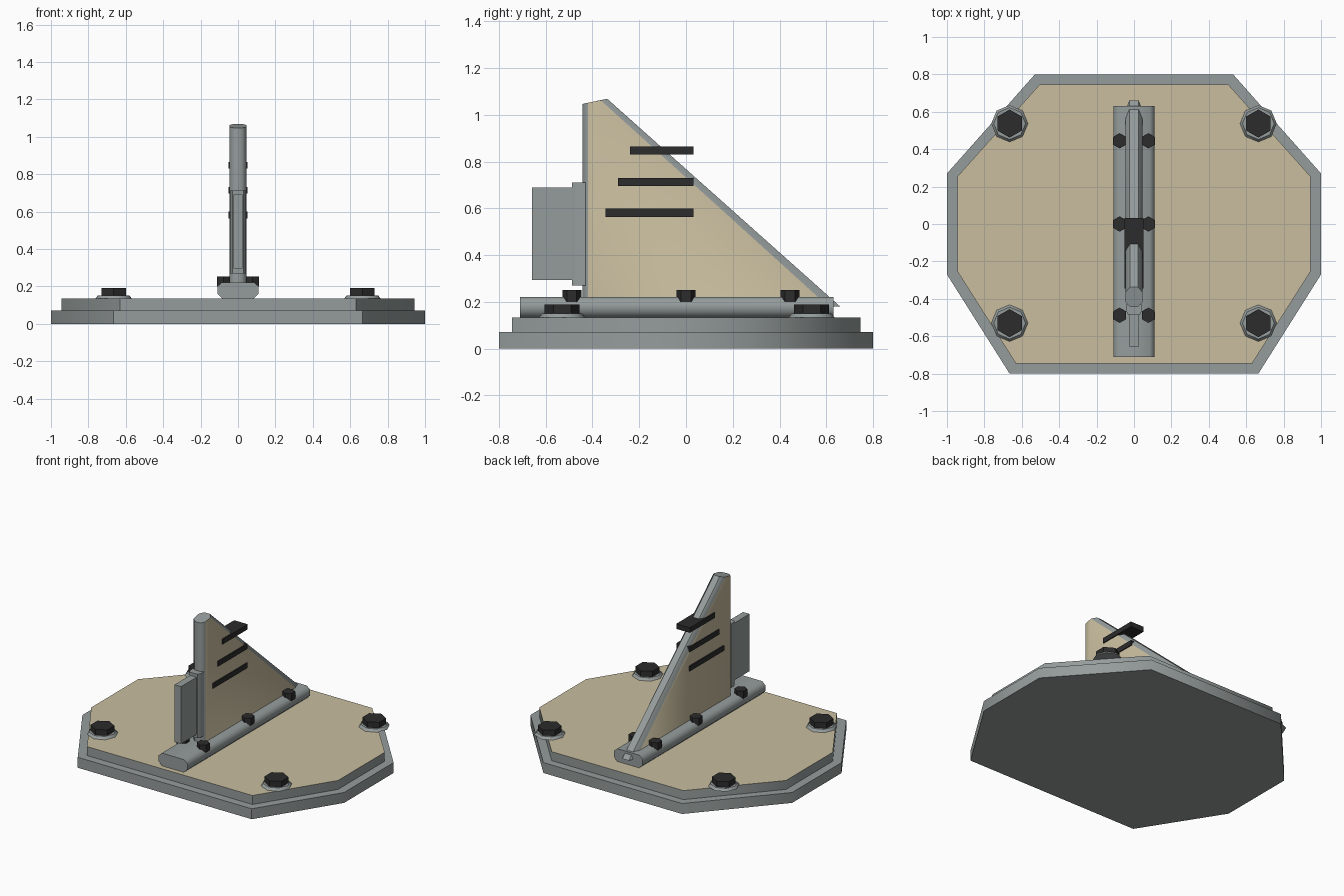
import bpy
import bmesh
import math
from mathutils import Vector

cube = bpy.data.objects.get("Cube")
if cube:
    bpy.data.objects.remove(cube, do_unlink=True)


def material(name, rgb):
    mat = bpy.data.materials.new(name)
    mat.use_nodes = True
    mat.diffuse_color = (*rgb, 1)
    mat.node_tree.nodes["Principled BSDF"].inputs["Base Color"].default_value = (*rgb, 1)
    return mat


STEEL = material("steel grey", (0.30, 0.335, 0.33))
TAN = material("warm tan", (0.58, 0.51, 0.345))
DARK = material("dark metal", (0.025, 0.025, 0.025))


def loft(name, lower, upper, mats, paint=None):
    """Closed solid between two matching rings of points."""
    bm = bmesh.new()
    a = [bm.verts.new(p) for p in lower]
    b = [bm.verts.new(p) for p in upper]
    bm.faces.new(a)
    bm.faces.new(b)
    for i in range(len(a)):
        j = (i + 1) % len(a)
        bm.faces.new((a[i], a[j], b[j], b[i]))
    bmesh.ops.recalc_face_normals(bm, faces=bm.faces[:])
    bm.normal_update()
    if paint:
        for f in bm.faces:
            f.material_index = int(paint(f.normal))
    mesh = bpy.data.meshes.new(name)
    bm.to_mesh(mesh)
    bm.free()
    for m in mats:
        mesh.materials.append(m)
    obj = bpy.data.objects.new(name, mesh)
    bpy.context.collection.objects.link(obj)
    bpy.ops.object.select_all(action="DESELECT")
    obj.select_set(True)
    bpy.context.view_layer.objects.active = obj
    bpy.ops.object.shade_smooth_by_angle(angle=math.radians(50))
    return obj


def mirrored(half):
    """Complete a right-hand outline across x = 0."""
    return half + [(-p[0], *p[1:]) for p in reversed(half)]


def prism(name, outline, z0, z1, mats, paint=None):
    return loft(name, [(x, y, z0) for x, y in outline],
                [(x, y, z1) for x, y in outline], mats, paint)


def box(name, hx, y0, y1, z0, z1, mat):
    return prism(name, [(-hx, y0), (hx, y0), (hx, y1), (-hx, y1)], z0, z1, [mat])


def disc(name, x, y, sides, r0, r1, z0, z1, mat):
    """Regular prism or frustum with a corner toward +y."""
    def ring(r, z):
        return [(x + r * math.sin(math.tau * i / sides),
                 y + r * math.cos(math.tau * i / sides), z) for i in range(sides)]
    return loft(name, ring(r0, z0), ring(r1, z1), [mat])


# Base plates, the upper one with a tan top
prism("lower_base", mirrored([(0.665, -0.8), (1, -0.27), (1, 0.27), (0.53, 0.8)]),
      0, 0.072, [STEEL])
prism("upper_base", mirrored([(0.632, -0.745), (0.943, -0.255), (0.943, 0.255), (0.503, 0.747)]),
      0.072, 0.134, [STEEL, TAN], lambda n: n.z > 0.9)

# Rail with chamfered edges along y
rail = mirrored([(0.08, 0.13), (0.11, 0.16), (0.11, 0.2), (0.085, 0.222)])
loft("rail", [(x, -0.71, z) for x, z in rail], [(x, 0.63, z) for x, z in rail], [STEEL])

# Sloping fin: steel rounded edges, tan side panels
fin_foot = mirrored([(0.022, -0.443, 0.18), (0.045, -0.42, 0.18),
                     (0.045, 0.61, 0.18), (0.025, 0.66, 0.18)])
fin_top = mirrored([(0.022, -0.443, 1.047), (0.045, -0.42, 1.052),
                    (0.045, -0.365, 1.063), (0.022, -0.337, 1.069)])
loft("fin", fin_foot, fin_top, [STEEL, TAN], lambda n: abs(n.x) > 0.95)

# Slats through the fin
for i, (y0, z) in enumerate([(-0.345, 0.564), (-0.29, 0.696), (-0.24, 0.83)]):
    box(f"slat_{i + 1}", 0.052, y0, 0.032, z, z + 0.035, DARK)

# Front bracket and blade
prism("bracket", mirrored([(0.03, -0.487), (0.042, -0.465), (0.042, -0.43)]),
      0.27, 0.712, [STEEL])
box("front_blade", 0.025, -0.658, -0.47, 0.295, 0.69, STEEL)

# Bolts on the rail and at the base corners
for side, s in (("left", 1), ("right", -1)):
    for i, y in enumerate((-0.488, 0, 0.445)):
        disc(f"rail_bolt_{side}_{i + 1}", s * 0.077, y, 6, 0.041, 0.041, 0.2, 0.252, DARK)
    for end, y in (("front", -0.53), ("back", 0.537)):
        disc(f"washer_{end}_{side}", s * 0.665, y, 8, 0.098, 0.085, 0.134, 0.151, STEEL)
        disc(f"corner_bolt_{end}_{side}", s * 0.665, y, 6, 0.075, 0.075, 0.148, 0.19, DARK)
